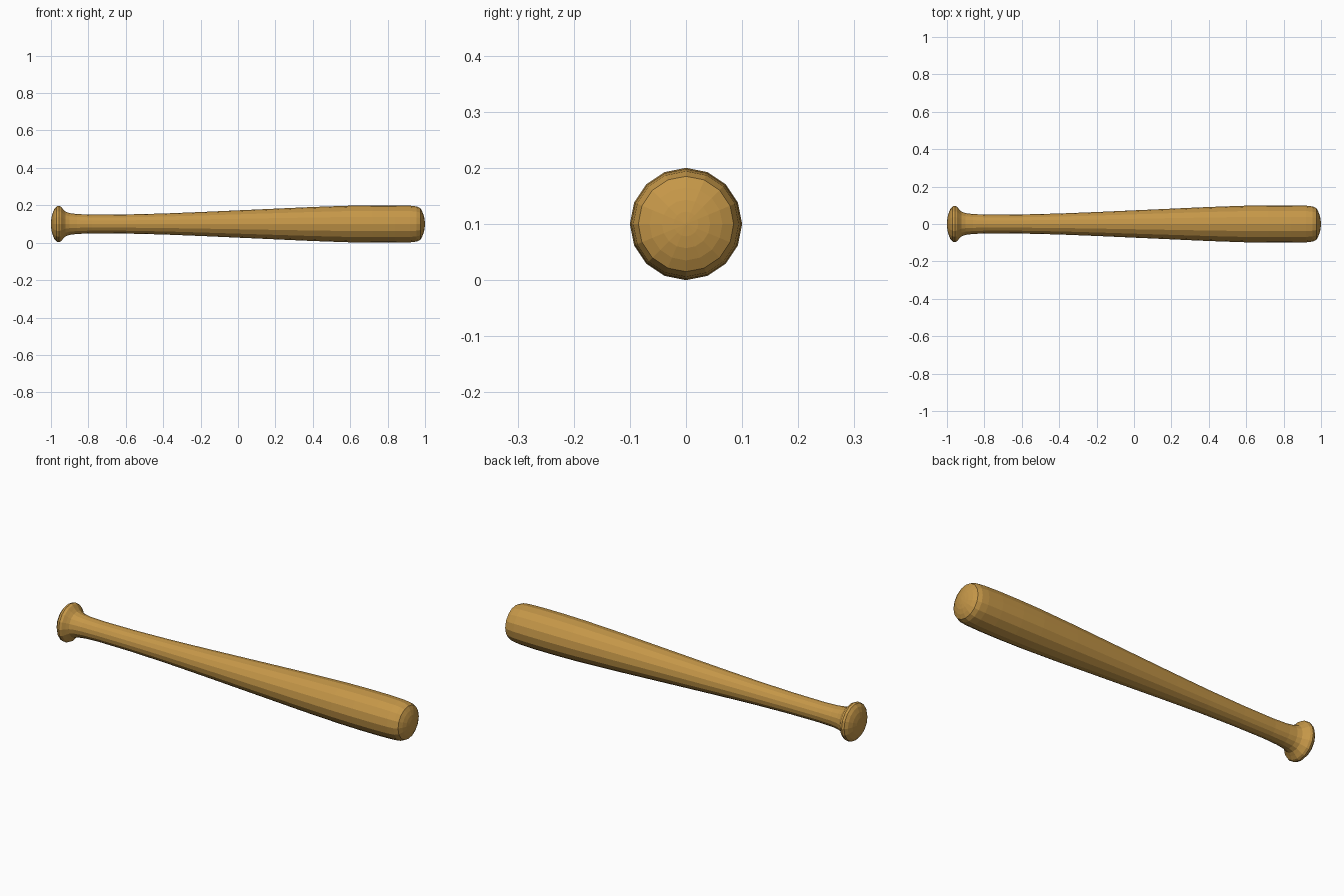
import bpy, bmesh, math

if "Cube" in bpy.data.objects:
    bpy.data.objects.remove(bpy.data.objects["Cube"])

SIDES = 16
AXIS_Z = 0.1

# Lathe profile along the bat: (x, radius), from knob end to barrel tip
PROFILE = [
    (-1.0, 0.0), (-0.998, 0.03), (-0.992, 0.056), (-0.982, 0.08),
    (-0.97, 0.094), (-0.958, 0.097), (-0.946, 0.092), (-0.934, 0.078),
    (-0.922, 0.066), (-0.90, 0.058), (-0.86, 0.053), (-0.78, 0.05),
    (-0.60, 0.051), (-0.40, 0.056), (-0.20, 0.064), (0.0, 0.073),
    (0.20, 0.082), (0.40, 0.091), (0.60, 0.098), (0.72, 0.1),
    (0.84, 0.1), (0.92, 0.098), (0.955, 0.094), (0.975, 0.085),
    (0.986, 0.065), (0.994, 0.043), (0.998, 0.022), (1.0, 0.0),
]

bm = bmesh.new()


def ring(x, r):
    if r == 0:
        return [bm.verts.new((x, 0, AXIS_Z))]
    angles = [2 * math.pi * i / SIDES for i in range(SIDES)]
    return [bm.verts.new((x, r * math.cos(a), AXIS_Z + r * math.sin(a))) for a in angles]


# Bat body: bridge neighbouring rings, closing to a point at both ends
rings = [ring(x, r) for x, r in PROFILE]
for a, b in zip(rings, rings[1:]):
    for i in range(SIDES):
        j = (i + 1) % SIDES
        if len(a) == 1:
            bm.faces.new((a[0], b[i], b[j]))
        elif len(b) == 1:
            bm.faces.new((a[i], b[0], a[j]))
        else:
            bm.faces.new((a[i], b[i], b[j], a[j]))
bmesh.ops.recalc_face_normals(bm, faces=bm.faces)

mesh = bpy.data.meshes.new("baseball_bat")
bm.to_mesh(mesh)
bm.free()
bat = bpy.data.objects.new("baseball_bat", mesh)
bpy.context.collection.objects.link(bat)

# Wood colour
wood = bpy.data.materials.new("wood")
wood.diffuse_color = (0.56, 0.31, 0.065, 1)
wood.use_nodes = True
wood.node_tree.nodes["Principled BSDF"].inputs["Base Color"].default_value = wood.diffuse_color
mesh.materials.append(wood)
